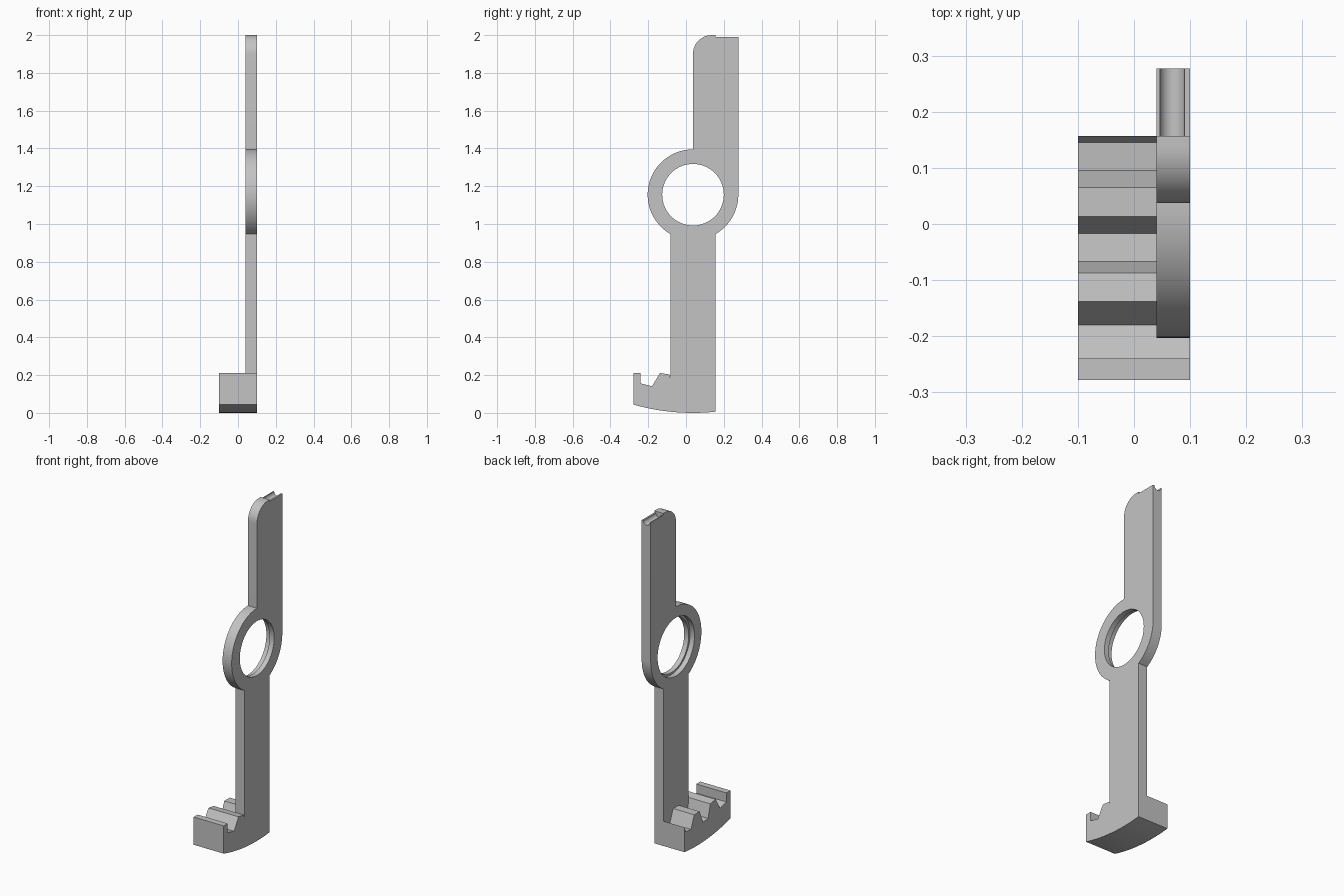
import bpy, bmesh
from math import sin, cos, pi, radians, sqrt
from mathutils import Matrix

cube = bpy.data.objects.get("Cube")
if cube:
    bpy.data.objects.remove(cube, do_unlink=True)

# Pivot centre, shared by the ring, the teeth and the curved sole
PY, PZ = 0.037, 1.155
RING, HALF, FRONT = 0.24, 0.12, -0.278
X0, X1, X2 = -0.10, 0.04, 0.10
TIP, ROOT, SOLE = 0.96, 1.037, 1.155

grey = bpy.data.materials.new("plain grey")
grey.use_nodes = True
grey.diffuse_color = (0.55, 0.55, 0.55, 1)
grey.node_tree.nodes["Principled BSDF"].inputs["Base Color"].default_value = grey.diffuse_color


def arc(cy, cz, r, a0, a1, n):
    angles = [radians(a0 + (a1 - a0) * i / n) for i in range(n + 1)]
    return [(cy + r * cos(a), cz + r * sin(a)) for a in angles]


def below(y, r):
    """Point at y on the lower side of a circle round the pivot."""
    return (y, PZ - sqrt(r * r - (y - PY) ** 2))


def make_object(name, bm):
    bmesh.ops.recalc_face_normals(bm, faces=bm.faces)
    mesh = bpy.data.meshes.new(name)
    bm.to_mesh(mesh)
    bm.free()
    mesh.materials.append(grey)
    ob = bpy.data.objects.new(name, mesh)
    bpy.context.collection.objects.link(ob)
    return ob


def extrude(name, profile, x0, x1):
    bm = bmesh.new()
    face = bm.faces.new([bm.verts.new((x0, y, z)) for y, z in profile])
    out = bmesh.ops.extrude_face_region(bm, geom=[face])
    verts = [v for v in out["geom"] if isinstance(v, bmesh.types.BMVert)]
    bmesh.ops.translate(bm, verts=verts, vec=(x1 - x0, 0, 0))
    return make_object(name, bm)


def cylinder(name, r, centre, length, axis):
    bm = bmesh.new()
    turn = Matrix.Rotation(pi / 2, 4, "Y" if axis == "x" else "X")
    bmesh.ops.create_cone(bm, cap_ends=True, segments=64, radius1=r, radius2=r,
                          depth=length, matrix=Matrix.Translation(centre) @ turn)
    return make_object(name, bm)


def combine(target, other, operation):
    mod = target.modifiers.new(operation.title(), "BOOLEAN")
    mod.operation, mod.object, mod.solver = operation, other, "EXACT"
    other.hide_render = True
    bpy.context.view_layer.update()
    graph = bpy.context.evaluated_depsgraph_get()
    target_mesh = bpy.data.meshes.new_from_object(target.evaluated_get(graph))
    target.modifiers.clear()
    target.data = target_mesh
    bpy.data.objects.remove(other, do_unlink=True)


# Curved sole and front lip, shared by the plate and the toothed foot
BACK = PY + HALF
N = 20
sole = [below(BACK + (FRONT - BACK) * i / N, SOLE) for i in range(N + 1)]
front = [(FRONT, 0.21), (-0.24, 0.21), below(-0.24, ROOT), below(-0.18, ROOT),
         below(-0.138, TIP), below(-0.087, TIP)]

# Flat lever plate: foot edge, lower arm, ring, upper arm with rounded corner
plate = sole + front + [(PY - HALF, 0.186)]
plate += arc(PY, PZ, RING, 240, 90, 40)
plate += arc(PY + 0.10, 1.90, 0.10, 180, 90, 16)
plate += [(BACK, 2.0), (BACK, 1.99), (PY + RING, 1.99)]
plate += arc(PY, PZ, RING, 0, -60, 16)
lever = extrude("lever", plate, X1, X2)

# Toothed foot block beside the plate
teeth = [(-0.067, ROOT), (-0.017, ROOT), (0.013, TIP), (0.065, TIP),
         (0.095, ROOT), (0.145, ROOT)]
foot = extrude("toothed_foot",
               sole + front + [below(y, r) for y, r in teeth] + [(BACK, 0.155)], X0, X1)
combine(lever, foot, "UNION")

# Ring hole with a wider step on the inner side
combine(lever, cylinder("hole", 0.163, (0.07, PY, PZ), 0.2, "x"), "DIFFERENCE")
combine(lever, cylinder("hole_step", 0.175, (0.02, PY, PZ), 0.1, "x"), "DIFFERENCE")

# Rounded groove along the top of the upper arm
combine(lever, cylinder("groove", 0.022, (0.068, BACK + 0.1, 1.99), 0.2, "y"), "DIFFERENCE")

bpy.ops.object.select_all(action="DESELECT")
lever.select_set(True)
bpy.context.view_layer.objects.active = lever
bpy.ops.object.shade_smooth_by_angle(angle=radians(25))
